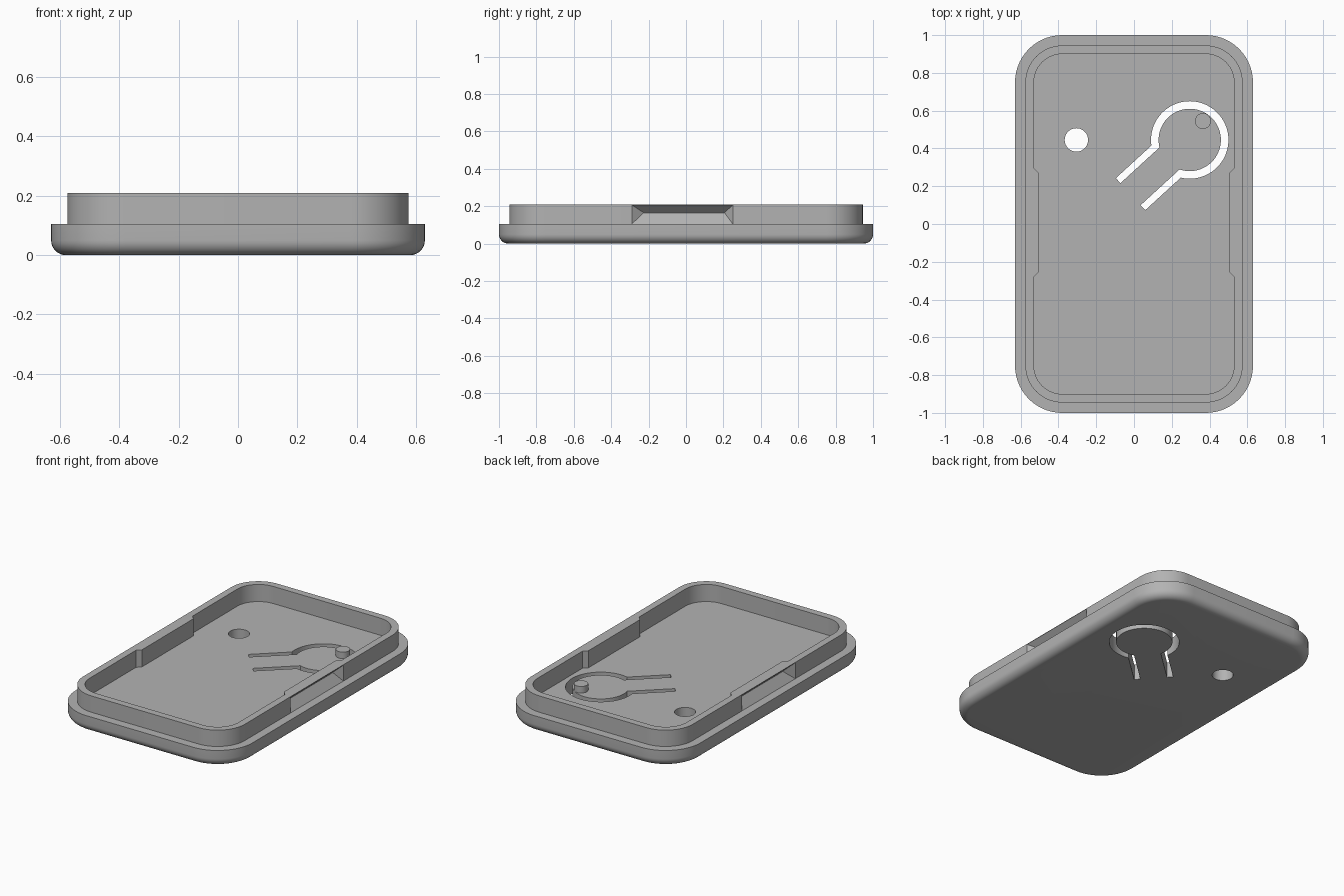
import bpy, bmesh, math
from mathutils import Matrix, Vector

cube = bpy.data.objects.get("Cube")
if cube:
    bpy.data.objects.remove(cube, do_unlink=True)

grey = bpy.data.materials.new("plastic_grey")
grey.use_nodes = True
colour = (0.45, 0.45, 0.45, 1)
grey.diffuse_color = colour
grey.node_tree.nodes["Principled BSDF"].inputs["Base Color"].default_value = colour

W, L, R = 0.63, 1.0, 0.25            # half width, half length, corner radius
LEDGE, TOP, FLOOR = 0.105, 0.21, 0.1
FILLET = 0.05


def make(name, bm):
    bmesh.ops.recalc_face_normals(bm, faces=bm.faces)
    mesh = bpy.data.meshes.new(name)
    bm.to_mesh(mesh)
    bm.free()
    mesh.materials.append(grey)
    obj = bpy.data.objects.new(name, mesh)
    bpy.context.collection.objects.link(obj)
    return obj


def loft(name, rings):
    """Skin closed rings of equal length and cap both ends."""
    bm = bmesh.new()
    loops = [[bm.verts.new(p) for p in ring] for ring in rings]
    for a, b in zip(loops, loops[1:]):
        for i in range(len(a)):
            j = (i + 1) % len(a)
            bm.faces.new((a[i], a[j], b[j], b[i]))
    bm.faces.new(loops[0])
    bm.faces.new(loops[-1])
    return make(name, bm)


def rounded(inset, z, steps=14):
    r = R - inset
    pts = []
    for q, (sx, sy) in enumerate(((1, 1), (-1, 1), (-1, -1), (1, -1))):
        for k in range(steps + 1):
            t = math.pi / 2 * (q + k / steps)
            pts.append((sx * (W - R) + r * math.cos(t), sy * (L - R) + r * math.sin(t), z))
    return pts


def arc(r, start, end, steps=56):
    return [(r * math.cos(start + (end - start) * k / steps),
             r * math.sin(start + (end - start) * k / steps)) for k in range(steps + 1)]


def prism(name, outline, z0, z1):
    return loft(name, [[(x, y, z) for x, y in outline] for z in (z0, z1)])


def disc(name, x, y, r, z0, z1):
    return prism(name, [(x + a, y + b) for a, b in arc(r, 0, math.tau, 40)[:-1]], z0, z1)


def combine(target, tool, operation):
    mod = target.modifiers.new("combine", 'BOOLEAN')
    mod.operation = operation
    mod.solver = 'EXACT'
    mod.object = tool
    tool.hide_render = True
    bpy.context.view_layer.update()
    graph = bpy.context.evaluated_depsgraph_get()
    mesh = bpy.data.meshes.new_from_object(target.evaluated_get(graph))
    target.modifiers.clear()
    target.data = mesh
    bpy.data.objects.remove(tool, do_unlink=True)


# Tray: filleted base, ledge, raised rim and recessed floor
rings = []
for k in range(9):
    t = math.pi / 2 * k / 8
    rings.append(rounded(FILLET * (1 - math.sin(t)), FILLET * (1 - math.cos(t))))
for inset, z in ((0, LEDGE), (0.055, LEDGE), (0.055, TOP), (0.1, TOP), (0.1, FLOOR)):
    rings.append(rounded(inset, z))
tray = loft("lid_tray", rings)

for side in (1, -1):
    # Thickened inner wall behind each fingernail groove
    pad = prism("wall_pad", [(side * x, y) for x, y in
                ((0.55, -0.28), (0.53, -0.28), (0.505, -0.255),
                 (0.505, 0.27), (0.53, 0.295), (0.55, 0.295))], FLOOR - 0.02, TOP)
    combine(tray, pad, 'UNION')
    # Groove: wedge narrowing inward to a ridge line
    bm = bmesh.new()
    points = [(x, y, z) for x, y0, y1, z0, z1 in
              ((0.6, -0.29, 0.25, LEDGE, TOP - 0.003),
               (0.575, -0.29, 0.25, LEDGE, TOP - 0.003),
               (0.53, -0.227, 0.207, 0.164, 0.166))
              for y in (y0, y1) for z in (z0, z1)]
    for x, y, z in points:
        bm.verts.new((side * x, y, z))
    outer = list(bm.verts)[:8]
    inner = list(bm.verts)[4:]
    bmesh.ops.convex_hull(bm, input=inner)
    groove = make("groove_cutter", bm)
    combine(tray, groove, 'DIFFERENCE')

# Round through hole
combine(tray, disc("hole_cutter", -0.305, 0.445, 0.062, -0.1, 0.3), 'DIFFERENCE')

# Keyhole-shaped slot that frees a flexible push button
r_in, r_out, n_in, n_out, reach = 0.165, 0.205, 0.079, 0.115, 0.425
a_in, a_out = math.asin(n_in / r_in), math.asin(n_out / r_out)
outline = ([(reach, n_in)] + arc(r_in, a_in, math.tau - a_in)
           + [(reach, -n_in), (reach, -n_out)]
           + arc(r_out, math.tau - a_out, a_out) + [(reach, n_out)])
place = Matrix.Translation((0.295, 0.445, 0)) @ Matrix.Rotation(math.radians(222.5), 4, 'Z')
outline = [(place @ Vector((x, y, 0))).xy for x, y in outline]
combine(tray, prism("slot_cutter", outline, -0.1, 0.3), 'DIFFERENCE')

# Pin on the push button
pin = disc("button_pin", 0.365, 0.545, 0.042, FLOOR - 0.01, FLOOR + 0.042)

for obj in (tray, pin):
    bpy.ops.object.select_all(action='DESELECT')
    obj.select_set(True)
    bpy.context.view_layer.objects.active = obj
    bpy.ops.object.shade_smooth_by_angle(angle=math.radians(30))
